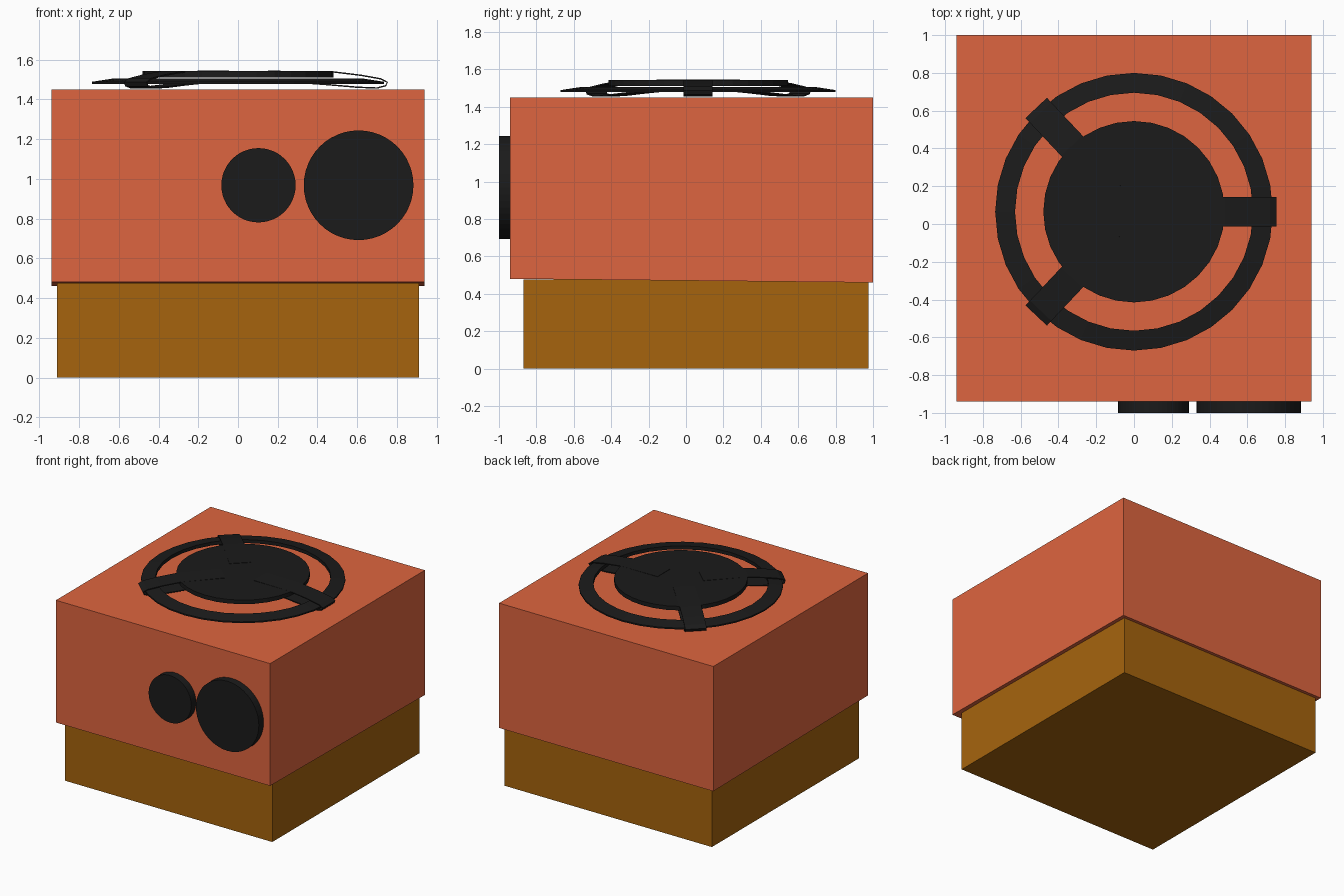
import bpy, bmesh, math
from mathutils import Matrix, Vector

if "Cube" in bpy.data.objects:
    bpy.data.objects.remove(bpy.data.objects["Cube"])


def material(name, rgb):
    m = bpy.data.materials.new(name)
    m.diffuse_color = (*rgb, 1)
    m.use_nodes = True
    m.node_tree.nodes["Principled BSDF"].inputs["Base Color"].default_value = m.diffuse_color
    return m


ORANGE = material("orange_paint", (0.73, 0.13, 0.05))
OCHRE = material("ochre_base", (0.38, 0.127, 0.004))
BLACK = material("black_plastic", (0.011, 0.011, 0.011))


def finish(name, bm, mat, matrix=Matrix()):
    bmesh.ops.recalc_face_normals(bm, faces=bm.faces)
    me = bpy.data.meshes.new(name)
    bm.to_mesh(me)
    bm.free()
    me.materials.append(mat)
    ob = bpy.data.objects.new(name, me)
    ob.matrix_world = matrix
    bpy.context.collection.objects.link(ob)
    return ob


def prism(name, outline, offset, mat, matrix=Matrix()):
    """Extrude a closed outline of 3D points along an offset."""
    bm = bmesh.new()
    face = bm.faces.new([bm.verts.new(p) for p in outline])
    ext = bmesh.ops.extrude_face_region(bm, geom=[face])["geom"]
    moved = [g for g in ext if isinstance(g, bmesh.types.BMVert)]
    bmesh.ops.translate(bm, verts=moved, vec=offset)
    return finish(name, bm, mat, matrix)


def disc(name, radius, depth, sides, mat, matrix):
    bm = bmesh.new()
    bmesh.ops.create_cone(bm, cap_ends=True, segments=sides,
                          radius1=radius, radius2=radius, depth=depth)
    return finish(name, bm, mat, matrix)


# Base block and housing (the housing's underside slopes down to the back)
prism("base", [(-0.91, -0.87, 0), (-0.91, 0.975, 0), (-0.91, 0.975, 0.475),
               (-0.91, -0.87, 0.475)], (1.82, 0, 0), OCHRE)
prism("housing", [(-0.94, -0.94, 0.48), (-0.94, 1, 0.46), (-0.94, 1, 1.45),
                  (-0.94, -0.94, 1.45)], (1.88, 0, 0), ORANGE)

# Round dials on the front
for name, x, r in (("small_front_dial", 0.103, 0.187), ("large_front_dial", 0.607, 0.276)):
    disc(name, r, 0.065, 48, BLACK, Matrix.Translation((x, -0.9675, 0.968))
         @ Matrix.Rotation(math.pi / 2, 4, 'X'))

# Burner cap on top
centre = Matrix.Translation((0, 0.065, 0))
disc("burner_cap", 0.48, 0.032, 32, BLACK, centre @ Matrix.Translation((0, 0, 1.526)))

# Ring around the cap, spun from its cross-section
bm = bmesh.new()
section = [bm.verts.new((r, 0, z)) for r, z in
           ((0.735, 1.478), (0.735, 1.489), (0.63, 1.505), (0.63, 1.478))]
edges = [bm.edges.new((section[i], section[(i + 1) % 4])) for i in range(4)]
bmesh.ops.spin(bm, geom=section + edges, cent=(0, 0, 0), axis=(0, 0, 1),
               angle=math.tau, steps=32, use_merge=True)
bmesh.ops.remove_doubles(bm, verts=bm.verts, dist=1e-4)
finish("burner_ring", bm, BLACK, centre)

# Bent strips that hook over the ring and fold back under the cap
path = [Vector(p) for p in ((0.15, 1.545), (0.48, 1.542), (0.62, 1.525), (0.72, 1.507),
                            (0.755, 1.488), (0.745, 1.466), (0.7, 1.454),
                            (0.6, 1.458), (0.45, 1.471), (0.2, 1.489))]
inner = []
for i, p in enumerate(path):
    d = (path[min(i + 1, len(path) - 1)] - path[max(i - 1, 0)]).normalized()
    inner.append(p + Vector((d.y, -d.x)) * 0.007)
outline = [(p.x, -0.078, p.y) for p in path + inner[::-1]]
for i, angle in enumerate((0, 133.3, -133.3)):
    prism(f"support_arm_{i + 1}", outline, (0, 0.156, 0), BLACK,
          centre @ Matrix.Rotation(math.radians(angle), 4, 'Z'))
